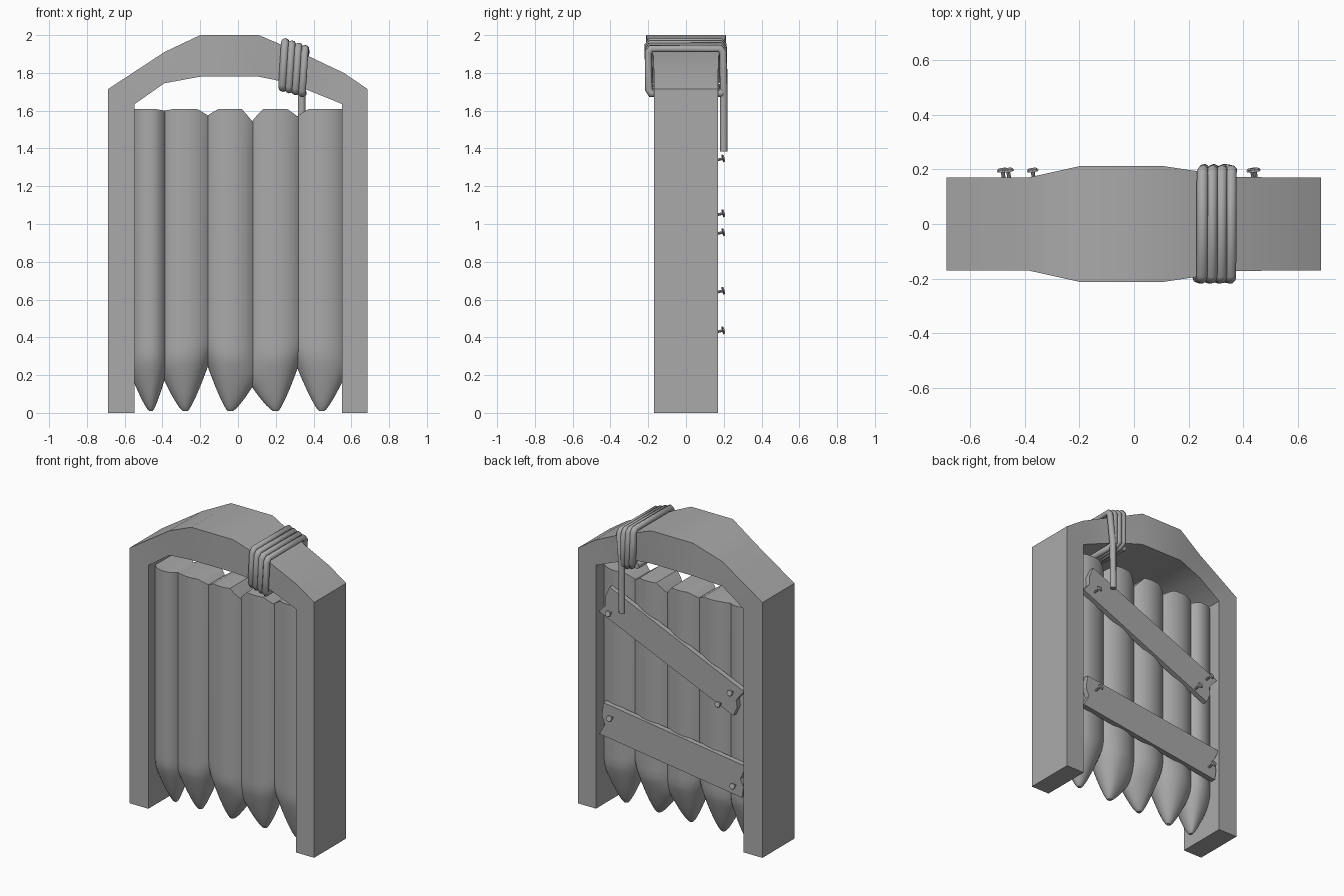
import bpy, bmesh, math
from mathutils import Vector

if "Cube" in bpy.data.objects:
    bpy.data.objects.remove(bpy.data.objects["Cube"], do_unlink=True)

grey = bpy.data.materials.new("plain grey")
grey.use_nodes = True
color = (0.4, 0.4, 0.4, 1)
grey.diffuse_color = color
grey.node_tree.nodes["Principled BSDF"].inputs["Base Color"].default_value = color


def finish(name, bm, smooth=False):
    bmesh.ops.recalc_face_normals(bm, faces=bm.faces)
    mesh = bpy.data.meshes.new(name)
    bm.to_mesh(mesh)
    bm.free()
    mesh.materials.append(grey)
    obj = bpy.data.objects.new(name, mesh)
    bpy.context.collection.objects.link(obj)
    if smooth:
        bpy.ops.object.select_all(action='DESELECT')
        obj.select_set(True)
        bpy.context.view_layer.objects.active = obj
        bpy.ops.object.shade_smooth_by_angle(angle=math.radians(35))
    return obj


def loft(bm, rings, strip_cap=False):
    """Skin closed point rings and cap both ends, the last one in strips if asked."""
    loops = [[bm.verts.new(p) for p in ring] for ring in rings]
    n = len(loops[0])
    for a, b in zip(loops, loops[1:]):
        for i in range(n):
            bm.faces.new((a[i], a[(i + 1) % n], b[(i + 1) % n], b[i]))
    bm.faces.new(loops[0])
    top = loops[-1]
    if strip_cap:
        for i in range(n // 2):
            quad = [top[i], top[i + 1], top[n - i - 1], top[-i]]
            bm.faces.new(list(dict.fromkeys(quad)))
    else:
        bm.faces.new(top)


# Arched frame: outer x, outer z, inner x, inner z, half depth
sections = [
    (-0.687, 0, -0.547, 0, 0.17), (-0.687, 1.715, -0.547, 1.635, 0.17),
    (-0.39, 1.91, -0.39, 1.745, 0.17), (-0.2, 2, -0.2, 1.78, 0.212),
    (0.11, 2, 0.11, 1.78, 0.212), (0.37, 1.89, 0.28, 1.745, 0.173),
    (0.56, 1.8, 0.5, 1.656, 0.17), (0.685, 1.715, 0.55, 1.635, 0.17),
    (0.685, 0, 0.55, 0, 0.17)]
bm = bmesh.new()
loft(bm, [[(ox, -d, oz), (ox, d, oz), (ix, d, iz), (ix, -d, iz)]
          for ox, oz, ix, iz, d in sections])
finish("frame", bm, True)

# Pointed logs. Seams between them: x, height of lower notch, depth of upper notch
seams = [(-0.55, 0.16, 0), (-0.39, 0.17, 0.01), (-0.16, 0.245, 0.035),
         (0.075, 0.135, 0.065), (0.315, 0.235, 0.04), (0.55, 0.16, 0)]
# Centre x, bulge to the front, bulge to the back
logs = [(-0.46, 0.14, 0.12), (-0.28, 0.125, 0.13), (-0.04, 0.125, 0.135),
        (0.2, 0.11, 0.135), (0.445, 0.1, 0.125)]
heights = [0.01, 0.02, 0.04, 0.07, 0.1, 0.14, 0.18, 0.22, 0.26, 0.3, 0.35, 0.4, 1.4]
SIDES = 32
TOP, CHAMFER = 1.61, 0.055


def log_ring(log, left, right, z, is_top=False):
    cx, front, back = log
    ring = []
    for i in range(SIDES):
        c, s = math.cos(math.tau * i / SIDES), math.sin(math.tau * i / SIDES)
        seam_x, notch, dip = right if c > 0 else left
        half = abs(seam_x - cx)
        rise = (z - 0.01) / (notch - 0.01)
        spread = min(1.35, 0.12 + 0.88 * rise ** 0.8)
        depth = min(1, 0.1 + 0.9 * ((z - 0.01) / 0.28) ** 0.75)
        dx = c * half * spread
        drop = dip * max(0, (abs(dx) - half) / CHAMFER + 1) if is_top else 0
        ring.append((cx + dx, s * depth * (back if s > 0 else front), z - drop))
    return ring


for number, log in enumerate(logs):
    left, right = seams[number], seams[number + 1]
    rings = [log_ring(log, left, right, z) for z in heights]
    rings.append(log_ring(log, left, right, TOP, True))
    bm = bmesh.new()
    loft(bm, rings, True)
    finish(f"log_{number + 1}", bm, True)


# Cross boards with chipped ends
def board(name, start, end, width, notch):
    a, b = Vector((start[0], 0, start[1])), Vector((end[0], 0, end[1]))
    along = (b - a).normalized()
    across = Vector((-along.z, 0, along.x)) * width / 2
    outline = [a + across, a + across * 0.3 + along * notch, a - across * 0.2,
               a - across, b - across, b - across * 0.1 - along * notch,
               b + across * 0.3, b + across]
    bm = bmesh.new()
    loft(bm, [[p + Vector((0, y, 0)) for p in outline] for y in (0.12, 0.155)])
    finish(name, bm)


board("upper_board", (0.5, 1.415), (-0.5, 0.98), 0.2, 0.025)
board("lower_board", (0.52, 0.61), (-0.54, 0.463), 0.22, 0.03)

# Nails: a slightly tilted shank with a flat head
for number, (x, z) in enumerate([(0.45, 1.335), (-0.455, 1.045), (-0.365, 0.945),
                                 (0.44, 0.635), (-0.475, 0.425)]):
    axis = Vector((-0.15, 1, 0.25)).normalized()
    turn = axis.to_track_quat('Z', 'Y')
    bm = bmesh.new()
    profile = [(0, 0.007), (0.045, 0.007), (0.046, 0.022), (0.054, 0.018)]
    loft(bm, [[Vector((x, 0.15, z)) + turn @ Vector(
        (r * math.cos(math.tau * i / 8), r * math.sin(math.tau * i / 8), h))
        for i in range(8)] for h, r in profile])
    finish(f"nail_{number + 1}", bm)

# Rope wound four times round the arch, with one end hanging behind
path = []
for turn in range(4):
    x = 0.245 + 0.035 * turn
    top, low = 1.965 - 0.012 * turn, 1.72 - 0.01 * turn
    for dx, y, z in [(-0.006, 0.185, low), (-0.01, -0.185, low),
                     (-0.01, -0.197, low + 0.02), (0.003, -0.199, top - 0.02),
                     (0.005, -0.185, top), (0.006, 0.18, top),
                     (0.008, 0.196, top - 0.02), (0.012, 0.2, low + 0.02)]:
        path.append((x + dx, y, z))
path[-1] = (0.338, 0.2, 1.7)
path.append((0.336, 0.2, 1.385))
curve = bpy.data.curves.new("rope", 'CURVE')
curve.dimensions = '3D'
curve.bevel_depth = 0.021
curve.bevel_resolution = 2
curve.use_fill_caps = True
spline = curve.splines.new('POLY')
spline.points.add(len(path) - 1)
for point, co in zip(spline.points, path):
    point.co = (*co, 1)
spline.use_smooth = True
curve.materials.append(grey)
rope = bpy.data.objects.new("rope", curve)
bpy.context.collection.objects.link(rope)
